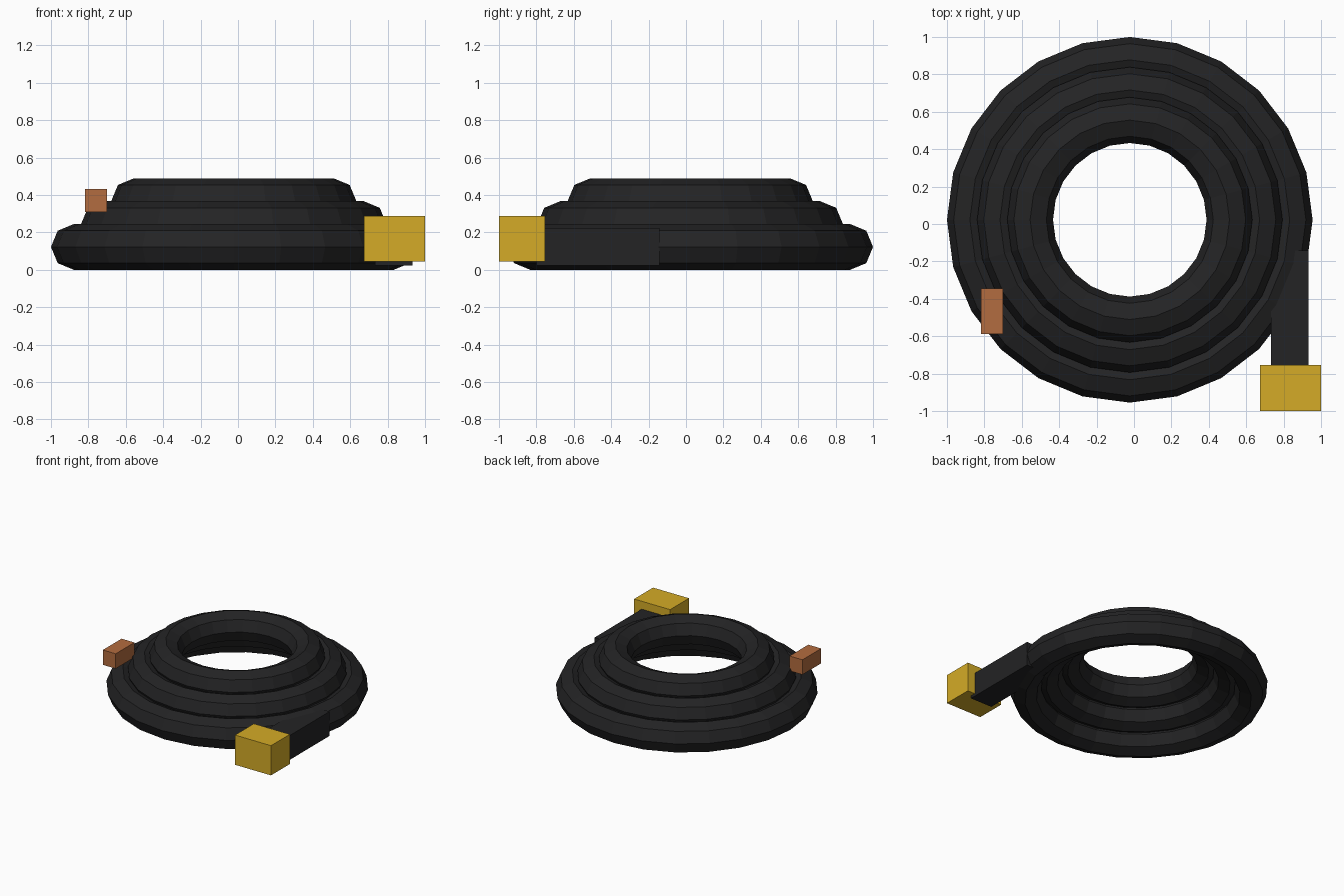
import bpy
from math import radians

if "Cube" in bpy.data.objects:
    bpy.data.objects.remove(bpy.data.objects["Cube"])


def material(name, color):
    m = bpy.data.materials.new(name)
    m.diffuse_color = (*color, 1)
    m.use_nodes = True
    m.node_tree.nodes["Principled BSDF"].inputs["Base Color"].default_value = m.diffuse_color
    return m


rubber = material("black_rubber", (0.017, 0.017, 0.018))
brass = material("brass", (0.66, 0.41, 0.02))
copper = material("copper", (0.45, 0.15, 0.05))


def box(name, lo, hi, mat):
    bpy.ops.mesh.primitive_cube_add(size=1, location=[(a + b) / 2 for a, b in zip(lo, hi)])
    o = bpy.context.object
    o.name = name
    o.scale = [b - a for a, b in zip(lo, hi)]
    bpy.ops.object.transform_apply(location=False, rotation=False, scale=True)
    o.data.materials.append(mat)


# Stacked hose coils, each one narrower and half a thickness higher
TUBE = 0.1224
for i in range(3):
    bpy.ops.mesh.primitive_torus_add(
        major_segments=24, minor_segments=8,
        major_radius=0.855 - 0.161 * i, minor_radius=TUBE,
        location=(-0.0225, 0.0225, TUBE * (i + 1)))
    coil = bpy.context.object
    coil.name = f"hose_coil_{i + 1}"
    coil.data.materials.append(rubber)

# Loose hose end with brass nozzle
box("hose_end", (0.732, -0.80, 0.024), (0.932, -0.143, 0.224), rubber)
box("nozzle", (0.673, -1.0, 0.045), (1.0, -0.755, 0.289), brass)

# Copper coupling on the far side
box("coupling", (-0.817, -0.588, 0.31), (-0.70, -0.345, 0.432), copper)
